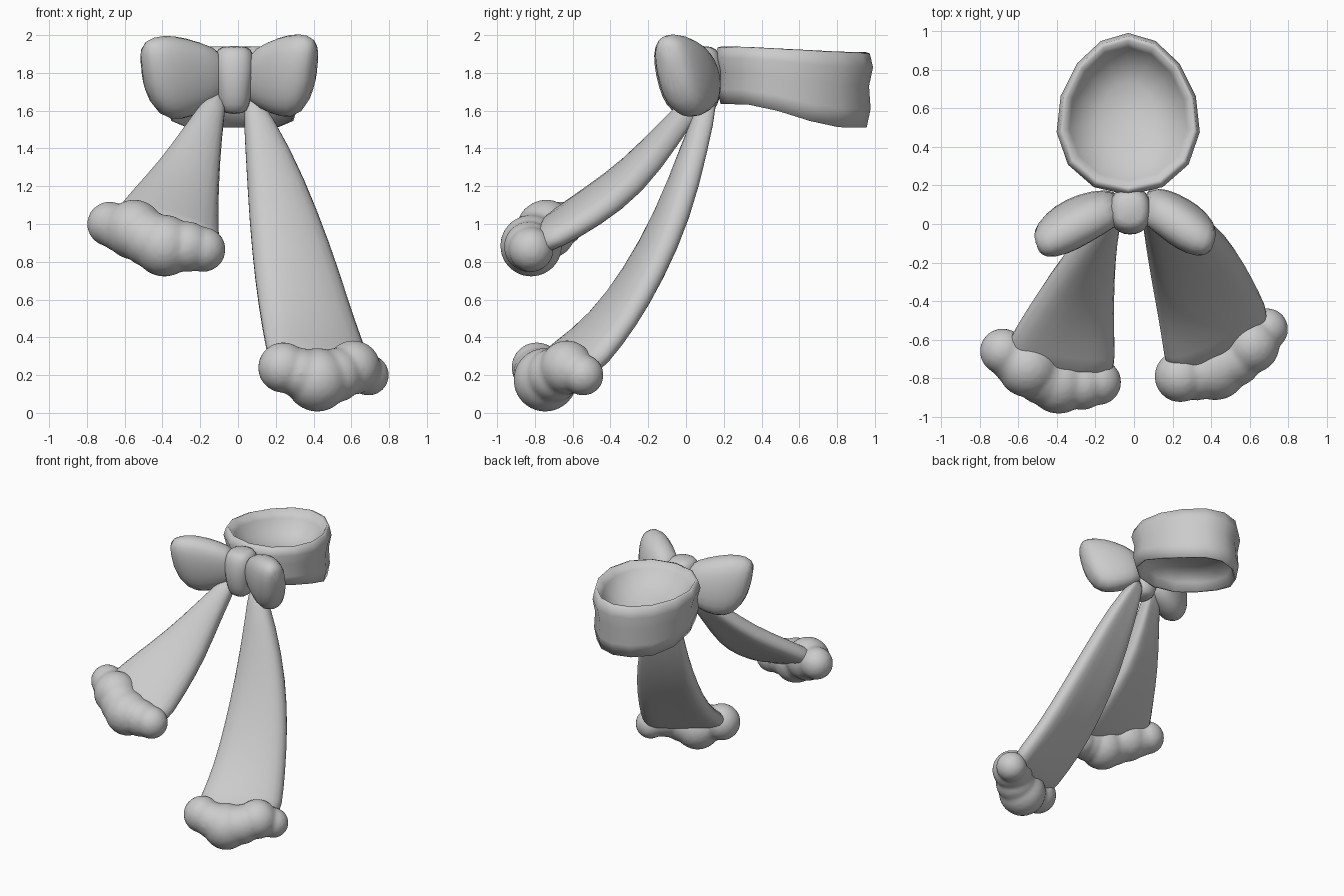
import bpy, bmesh, math
from mathutils import Vector

cube = bpy.data.objects.get("Cube")
if cube:
    bpy.data.objects.remove(cube, do_unlink=True)

mat = bpy.data.materials.new("light grey cloth")
mat.use_nodes = True
mat.diffuse_color = (0.6, 0.6, 0.6, 1)
mat.node_tree.nodes["Principled BSDF"].inputs["Base Color"].default_value = (0.6, 0.6, 0.6, 1)


def finish(name, bm):
    """Turn a bmesh into a smooth-shaded object."""
    bmesh.ops.recalc_face_normals(bm, faces=bm.faces)
    mesh = bpy.data.meshes.new(name)
    bm.to_mesh(mesh)
    bm.free()
    mesh.materials.append(mat)
    mesh.polygons.foreach_set("use_smooth", [True] * len(mesh.polygons))
    obj = bpy.data.objects.new(name, mesh)
    bpy.context.collection.objects.link(obj)
    return obj


def loft(name, rings, subdiv=1):
    """Skin a list of closed rings and cap both ends."""
    bm = bmesh.new()
    loops = [[bm.verts.new(p) for p in ring] for ring in rings]
    n = len(loops[0])
    for a, b in zip(loops, loops[1:]):
        for i in range(n):
            j = (i + 1) % n
            bm.faces.new((a[i], a[j], b[j], b[i]))
    bm.faces.new(loops[0])
    bm.faces.new(loops[-1])
    obj = finish(name, bm)
    if subdiv:
        mod = obj.modifiers.new("smooth", 'SUBSURF')
        mod.levels = mod.render_levels = subdiv
    return obj


def oval(center, u, v, n=12, power=0.8):
    """Rounded ring spanned by the half axes u and v."""
    def soft(c):
        return math.copysign(abs(c) ** power, c)
    return [Vector(center) + Vector(u) * soft(math.cos(a)) + Vector(v) * soft(math.sin(a))
            for a in (math.tau * i / n for i in range(n))]


# Collar band: a faceted egg-shaped ring with a crease and a sunken middle
def collar_ring(scale, f):
    ring = []
    for i in range(14):
        a = math.tau * (i + 0.5) / 14
        x = -0.03 + 0.37 * scale * math.cos(a) * (1 - 0.13 * math.sin(a))
        y = 0.57 + 0.42 * scale * math.sin(a)
        t = min(1, max(0, (y - 0.28) / 0.58))
        top = 1.94 - 0.03 * t
        bottom = 1.635 - 0.125 * t * t * (3 - 2 * t)
        ring.append((x, y, bottom + (top - bottom) * f))
    return ring


collar_profile = [(0.1, 0.44), (0.4, 0.49), (0.65, 0.62), (0.82, 0.83), (0.91, 1.0),
                  (0.96, 0.98), (1.0, 0.8), (0.95, 0.55), (0.97, 0.25), (0.92, 0.0),
                  (0.89, 0.0), (0.82, 0.2), (0.65, 0.36), (0.4, 0.42), (0.1, 0.42)]
loft("collar", [collar_ring(s, f) for s, f in collar_profile], 0)

# Bow loops: x, y, z, half height, half depth
right_loop = [(-0.06, 0.1, 1.8, 0.12, 0.08), (-0.19, 0.06, 1.78, 0.19, 0.11),
              (-0.32, 0.0, 1.775, 0.235, 0.125), (-0.43, -0.06, 1.775, 0.225, 0.11),
              (-0.51, -0.1, 1.83, 0.12, 0.06)]
left_loop = [(0.04, 0.11, 1.79, 0.12, 0.08), (0.14, 0.07, 1.785, 0.185, 0.11),
             (0.25, 0.0, 1.785, 0.23, 0.125), (0.35, -0.055, 1.785, 0.228, 0.11),
             (0.415, -0.09, 1.84, 0.12, 0.06)]
for name, stations in (("right_bow_loop", right_loop), ("left_bow_loop", left_loop)):
    side = -1 if name.startswith("right") else 1
    loft(name, [oval((x, y, z), (side * 0.35 * d, d, 0), (side * 0.1 * h, -0.2 * h, h))
                for x, y, z, h, d in stations])

# Knot: z, half width, half depth
knot = [(1.58, 0.05, 0.06), (1.62, 0.085, 0.1), (1.73, 0.1, 0.13),
        (1.83, 0.115, 0.13), (1.91, 0.105, 0.11), (1.945, 0.07, 0.07)]
loft("knot", [oval((-0.02, 0.07, z), (w, 0, 0), (0, d, 0)) for z, w, d in knot])


# Tails: ribbons through pairs of edge points, bulging to the front
def tail(name, edges, thick):
    mids = [(Vector(a) + Vector(b)) / 2 for a, b in edges]
    rings = []
    for k, (a, b) in enumerate(edges):
        half = (Vector(b) - Vector(a)) / 2
        along = mids[min(k + 1, len(mids) - 1)] - mids[max(k - 1, 0)]
        normal = half.cross(along).normalized()
        if normal.y > 0:
            normal.negate()
        grow = min(1, 0.6 + 0.25 * k)
        ring = oval(mids[k], half, normal * thick * grow, power=0.65)
        for p in ring:
            s = (p - mids[k]).dot(half) / half.length_squared
            p += normal * 0.025 * grow * (1 - s * s)
        rings.append(ring)
    return loft(name, rings)


tail("right_tail", [((-0.13, 0.12, 1.73), (-0.05, 0.12, 1.71)),
                    ((-0.29, -0.09, 1.51), (-0.09, -0.07, 1.44)),
                    ((-0.44, -0.28, 1.31), (-0.1, -0.26, 1.18)),
                    ((-0.57, -0.47, 1.17), (-0.1, -0.49, 1.01)),
                    ((-0.66, -0.61, 1.06), (-0.09, -0.68, 0.91)),
                    ((-0.7, -0.7, 0.99), (-0.09, -0.82, 0.85))], 0.08)
tail("left_tail", [((0.02, 0.14, 1.7), (0.1, 0.15, 1.7)),
                   ((0.04, 0.02, 1.35), (0.28, 0.08, 1.4)),
                   ((0.055, -0.11, 1.02), (0.43, -0.01, 1.05)),
                   ((0.085, -0.3, 0.7), (0.54, -0.14, 0.74)),
                   ((0.12, -0.49, 0.47), (0.62, -0.28, 0.48)),
                   ((0.15, -0.69, 0.32), (0.69, -0.42, 0.29)),
                   ((0.17, -0.82, 0.24), (0.72, -0.52, 0.19))], 0.08)


# Fluffy trims: clusters of balls fused into one surface
def trim(name, balls):
    bm = bmesh.new()
    for x, y, z, r in balls:
        made = bmesh.ops.create_icosphere(bm, subdivisions=3, radius=r)
        bmesh.ops.translate(bm, verts=made["verts"], vec=(x, y, z))
    obj = finish(name, bm)
    fuse = obj.modifiers.new("fuse", 'REMESH')
    fuse.mode = 'VOXEL'
    fuse.voxel_size = 0.015
    fuse.use_smooth_shade = True
    soft = obj.modifiers.new("soften", 'SMOOTH')
    soft.iterations = 6


trim("right_trim", [(-0.68, -0.66, 1.0, 0.12), (-0.62, -0.7, 0.98, 0.13),
                    (-0.55, -0.74, 0.97, 0.16), (-0.47, -0.79, 0.92, 0.15),
                    (-0.39, -0.82, 0.885, 0.165), (-0.27, -0.83, 0.88, 0.135),
                    (-0.185, -0.82, 0.865, 0.12)])
trim("left_trim", [(0.24, -0.79, 0.24, 0.135), (0.33, -0.78, 0.21, 0.135),
                   (0.42, -0.745, 0.175, 0.17), (0.52, -0.7, 0.2, 0.145),
                   (0.61, -0.63, 0.24, 0.145), (0.69, -0.545, 0.2, 0.11)])
